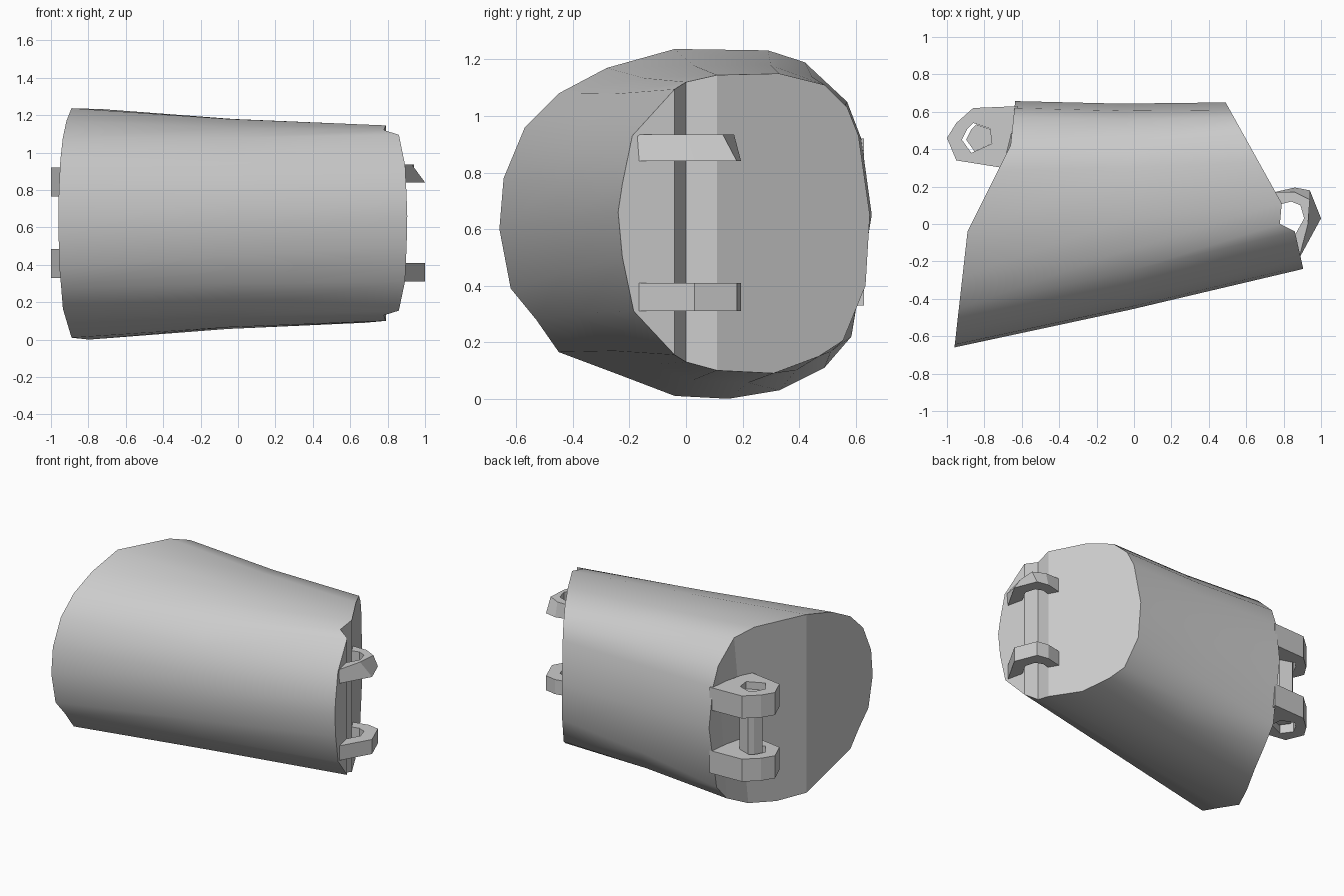
import bpy, bmesh

cube = bpy.data.objects.get("Cube")
if cube:
    bpy.data.objects.remove(cube)

grey = bpy.data.materials.new("plain_grey")
grey.use_nodes = True
grey.diffuse_color = (0.6, 0.6, 0.6, 1)
grey.node_tree.nodes["Principled BSDF"].inputs["Base Color"].default_value = (0.6, 0.6, 0.6, 1)


def make(name, verts, faces, smooth_count=0):
    """Mesh object with outward normals; only the first faces are smooth."""
    mesh = bpy.data.meshes.new(name)
    mesh.from_pydata(verts, [], faces)
    bm = bmesh.new()
    bm.from_mesh(mesh)
    bmesh.ops.recalc_face_normals(bm, faces=bm.faces)
    bm.to_mesh(mesh)
    bm.free()
    for poly in mesh.polygons:
        poly.use_smooth = poly.index < smooth_count
    mesh.materials.append(grey)
    obj = bpy.data.objects.new(name, mesh)
    bpy.context.collection.objects.link(obj)
    return obj


def lookup(curve, y):
    """Piecewise linear x along y."""
    for (ya, xa), (yb, xb) in zip(curve, curve[1:]):
        if y <= yb:
            return xa + (xb - xa) * (y - ya) / (yb - ya)
    return curve[-1][1]


# Rim outlines (y, z): front point, over the top, back point, under the bottom
wide_rim = [(-.66, .6), (-.645, .78), (-.57, .96), (-.45, 1.08), (-.28, 1.17),
            (-.04, 1.237), (.29, 1.232), (.42, 1.19), (.57, 1.05), (.62, .92),
            (.657, .65), (.585, .22), (.49, .11), (.33, .03), (.15, 0),
            (-.04, .01), (-.25, .09), (-.45, .165), (-.53, .28), (-.62, .39)]
narrow_rim = [(-.24, .66), (-.225, .76), (-.19, .93), (-.04, 1.095), (0, 1.12),
              (.11, 1.145), (.33, 1.15), (.49, 1.11), (.57, 1.03), (.61, .93),
              (.65, .65), (.635, .4), (.555, .205), (.47, .15), (.31, .09),
              (.11, .1), (0, .13), (-.04, .155), (-.185, .31), (-.225, .5)]

# Plan shape of the two ends (y, x); the narrow end has a stepped groove
wide_cut = [(-.66, -.96), (-.04, -.89), (.42, -.66), (.66, -.635)]
narrow_cut = [(-.24, .905), (-.04, .86), (0, .78), (.11, .79), (.65, .49)]

# Tapered shell with a slightly pinched waist
wide = [(lookup(wide_cut, y), y, z) for y, z in wide_rim]
narrow = [(lookup(narrow_cut, y), y, z) for y, z in narrow_rim]
waist = [((a[0] + b[0]) / 2, (a[1] + b[1]) / 2 - .01,
          .62 + ((a[2] + b[2]) / 2 - .62) * .98) for a, b in zip(wide, narrow)]
n = len(wide)
faces = []
for base in (0, n):
    for i in range(n):
        j = (i + 1) % n
        faces.append((base + i, base + j, base + n + j, base + n + i))
# End caps made of vertical strips
for base in (0, 2 * n):
    for k in range(n // 2):
        strip = [k, k + 1, n - k - 1, (n - k) % n]
        faces.append([base + i for i in dict.fromkeys(strip)])
make("shell", wide + waist + narrow, faces, 2 * n)


def band(name, outer, inner, z0, z1, closed, outer_top=None):
    """Flat strap between two plan paths, extruded from z0 to z1."""
    m = len(outer)
    verts = []
    for path, z in ((outer, z0), (inner, z0), (outer_top or outer, z1), (inner, z1)):
        verts += [(x, y, z) for x, y in path]
    quads = []
    for i in range(m if closed else m - 1):
        j = (i + 1) % m
        for a, b in ((0, 1), (1, 3), (3, 2), (2, 0)):
            quads.append((a * m + i, a * m + j, b * m + j, b * m + i))
    if not closed:
        for i in (0, m - 1):
            quads.append((i, m + i, 3 * m + i, 2 * m + i))
    return make(name, verts, quads)


# Open hooks on the narrow end
hook_out = [(.88, -.18), (1, .03), (.94, .18), (.86, .195), (.75, .17)]
hook_top = [(.88, -.19), (.93, .0), (.94, .13), (.86, .17), (.75, .17)]
hook_in = [(.86, -.06), (.91, .03), (.89, .1), (.84, .12), (.76, .1)]
band("lower_hook", hook_out, hook_in, .31, .41, False)
band("upper_hook", hook_out, hook_in, .84, .935, False, hook_top)

# Closed eyelets on the wide end
eye_out = [(-.62, .63), (-.86, .62), (-.95, .54), (-1, .46), (-.95, .34), (-.7, .3)]
eye_in = [(-.77, .51), (-.86, .54), (-.89, .51), (-.92, .45), (-.87, .38), (-.76, .43)]
band("lower_eyelet", eye_out, eye_in, .33, .485, True)
band("upper_eyelet", eye_out, eye_in, .765, .92, True)

# Hinge pin joining the eyelets
pin = [(-.83 + (x + .845) * .9, .46 + (y - .46) * .9) for x, y in eye_in]
m = len(pin)
make("hinge_pin",
     [(x, y, z) for z in (.38, .87) for x, y in pin],
     [(i, (i + 1) % m, m + (i + 1) % m, m + i) for i in range(m)]
     + [tuple(range(m)), tuple(range(m, 2 * m))])
